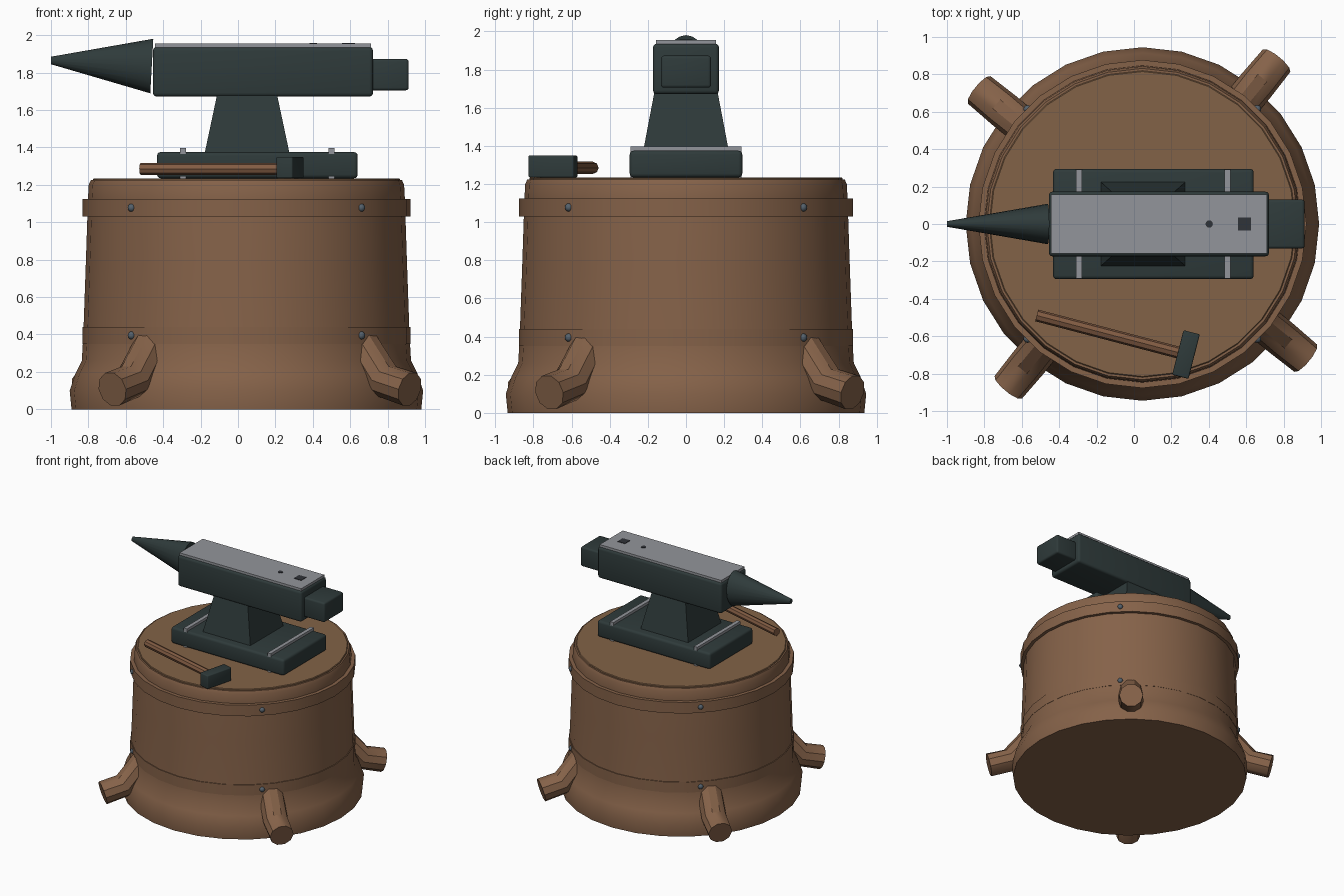
import bpy, bmesh, math
from mathutils import Vector, Matrix

if "Cube" in bpy.data.objects:
    bpy.data.objects.remove(bpy.data.objects["Cube"])

CX = 0.045          # stump axis
SIDES = 28


def mat(name, rgb):
    m = bpy.data.materials.new(name)
    m.diffuse_color = (*rgb, 1)
    m.use_nodes = True
    m.node_tree.nodes["Principled BSDF"].inputs["Base Color"].default_value = m.diffuse_color
    return m


BARK = mat("bark_brown", (0.235, 0.122, 0.066))
CUT = mat("cut_wood", (0.225, 0.124, 0.063))
HANDLE = mat("handle_wood", (0.220, 0.105, 0.055))
IRON = mat("dark_iron", (0.028, 0.043, 0.043))
STEEL = mat("worn_steel", (0.290, 0.300, 0.325))
RIVET = mat("rivet_metal", (0.090, 0.120, 0.150))
HOLE = mat("hole_dark", (0.030, 0.033, 0.040))


def finish(bm, name, material, smooth=True, loc=(0, 0, 0), rot_z=0):
    bmesh.ops.recalc_face_normals(bm, faces=bm.faces)
    me = bpy.data.meshes.new(name)
    bm.to_mesh(me)
    bm.free()
    me.materials.append(material)
    ob = bpy.data.objects.new(name, me)
    ob.location = loc
    ob.rotation_euler.z = rot_z
    bpy.context.collection.objects.link(ob)
    if smooth:
        bpy.ops.object.select_all(action='DESELECT')
        ob.select_set(True)
        bpy.context.view_layer.objects.active = ob
        bpy.ops.object.shade_smooth_by_angle(angle=math.radians(35))
    return ob


def lathe(name, profile, material, closed=False):
    """Spin (radius, z) points; open profiles get end caps."""
    bm = bmesh.new()
    rings = []
    for r, z in profile:
        rings.append([bm.verts.new((r * math.cos(t), r * math.sin(t), z))
                      for t in (2 * math.pi * i / SIDES for i in range(SIDES))])
    pairs = list(zip(rings, rings[1:]))
    if closed:
        pairs.append((rings[-1], rings[0]))
    else:
        bm.faces.new(rings[0])
        bm.faces.new(rings[-1])
    for a, b in pairs:
        for i in range(SIDES):
            j = (i + 1) % SIDES
            bm.faces.new((a[i], a[j], b[j], b[i]))
    return finish(bm, name, material, loc=(CX, 0, 0))


def box(name, lo, hi, material, bevel=0.0, taper=(1, 1), rot_z=0):
    """Box between two corners, with rounded edges or a narrower top."""
    lo, hi = Vector(lo), Vector(hi)
    bm = bmesh.new()
    bmesh.ops.create_cube(bm, size=1)
    bmesh.ops.scale(bm, vec=hi - lo, verts=bm.verts)
    for v in bm.verts:
        if v.co.z > 0:
            v.co.x *= taper[0]
            v.co.y *= taper[1]
    if bevel:
        bmesh.ops.bevel(bm, geom=bm.edges[:], offset=bevel, segments=3,
                        profile=0.5, affect='EDGES')
    return finish(bm, name, material, smooth=bevel > 0, loc=(lo + hi) / 2, rot_z=rot_z)


def tube(name, path, radii, sides, material, stretch=1.0):
    """Sweep a round section along a path lying in a vertical plane."""
    path = [Vector(p) for p in path]
    bm = bmesh.new()
    rings = []
    for i, p in enumerate(path):
        d = (path[min(i + 1, len(path) - 1)] - path[max(i - 1, 0)]).normalized()
        side = d.cross(Vector((0, 0, 1))).normalized()
        up = side.cross(d)
        rings.append([bm.verts.new(p + radii[i] * (side * math.cos(t) * stretch + up * math.sin(t)))
                      for t in (2 * math.pi * k / sides for k in range(sides))])
    bm.faces.new(rings[0])
    bm.faces.new(rings[-1])
    for a, b in zip(rings, rings[1:]):
        for k in range(sides):
            j = (k + 1) % sides
            bm.faces.new((a[k], a[j], b[j], b[k]))
    return finish(bm, name, material)


# Stump with flared foot and sawn top
lathe("stump", [(0.935, 0), (0.945, 0.1), (0.915, 0.19), (0.88, 0.26), (0.872, 0.4),
                (0.858, 0.8), (0.847, 1.13), (0.843, 1.2), (0.832, 1.225)], BARK)
lathe("stump_top", [(0.82, 1.2), (0.82, 1.23), (0.815, 1.235)], CUT)

# Hoops with rivets
for label, z0, z1 in (("lower", 0.35, 0.44), ("upper", 1.03, 1.125)):
    lathe(label + "_hoop", [(0.82, z0), (0.877, z0), (0.877, z1), (0.82, z1)], BARK, closed=True)
    for k in range(4):
        a = math.pi / 4 + k * math.pi / 2
        bm = bmesh.new()
        bmesh.ops.create_uvsphere(bm, u_segments=10, v_segments=6, radius=0.022)
        finish(bm, f"{label}_rivet_{k + 1}", RIVET,
               loc=(CX + 0.868 * math.cos(a), 0.868 * math.sin(a), (z0 + z1) / 2))

# Roots
for k in range(4):
    a = math.radians(50.6 + 90 * k)
    path = [(CX + r * math.cos(a), r * math.sin(a), z)
            for r, z in ((0.72, 0.44), (0.95, 0.155), (1.13, 0.107))]
    tube(f"root_{k + 1}", path, (0.095, 0.1, 0.095), 10, BARK)

# Anvil: foot, waist, body, face, heel
box("anvil_foot", (-0.433, -0.295, 1.235), (0.64, 0.295, 1.375), IRON, 0.02)
box("anvil_waist", (-0.178, -0.225, 1.37), (0.275, 0.225, 1.69), IRON, taper=(0.70, 0.73))
box("anvil_body", (-0.455, -0.173, 1.672), (0.722, 0.173, 1.936), IRON, 0.02)
box("anvil_face", (-0.445, -0.157, 1.92), (0.71, 0.157, 1.955), STEEL)
box("anvil_heel", (0.68, -0.131, 1.705), (0.912, 0.131, 1.873), IRON, 0.015)

# Horn, slightly tipped up and narrower than tall
tube("anvil_horn", [(-0.461, 0, 1.835), (-1.0, 0, 1.865)], (0.146, 0.02), 20, IRON, stretch=0.74)

# Hold-down straps over the foot
for label, x in (("left", -0.295), ("right", 0.5)):
    box(label + "_strap", (x - 0.016, -0.292, 1.228), (x + 0.016, 0.292, 1.397), STEEL)

# Tool holes in the face
box("square_hole", (0.555, -0.035, 1.952), (0.625, 0.035, 1.959), HOLE)
bm = bmesh.new()
bmesh.ops.create_cone(bm, cap_ends=True, segments=12, radius1=0.02, radius2=0.02, depth=0.007)
finish(bm, "round_hole", HOLE, loc=(0.402, 0, 1.9555))

# Hammer resting on the stump
hx, hy = 0.278, -0.698
box("hammer_head", (hx - 0.045, hy - 0.123, 1.235), (hx + 0.045, hy + 0.123, 1.35),
    IRON, 0.008, rot_z=-0.25)
tube("hammer_handle", [(-0.52, -0.489, 1.285), (hx, hy, 1.285)], (0.032, 0.032), 8, HANDLE)
